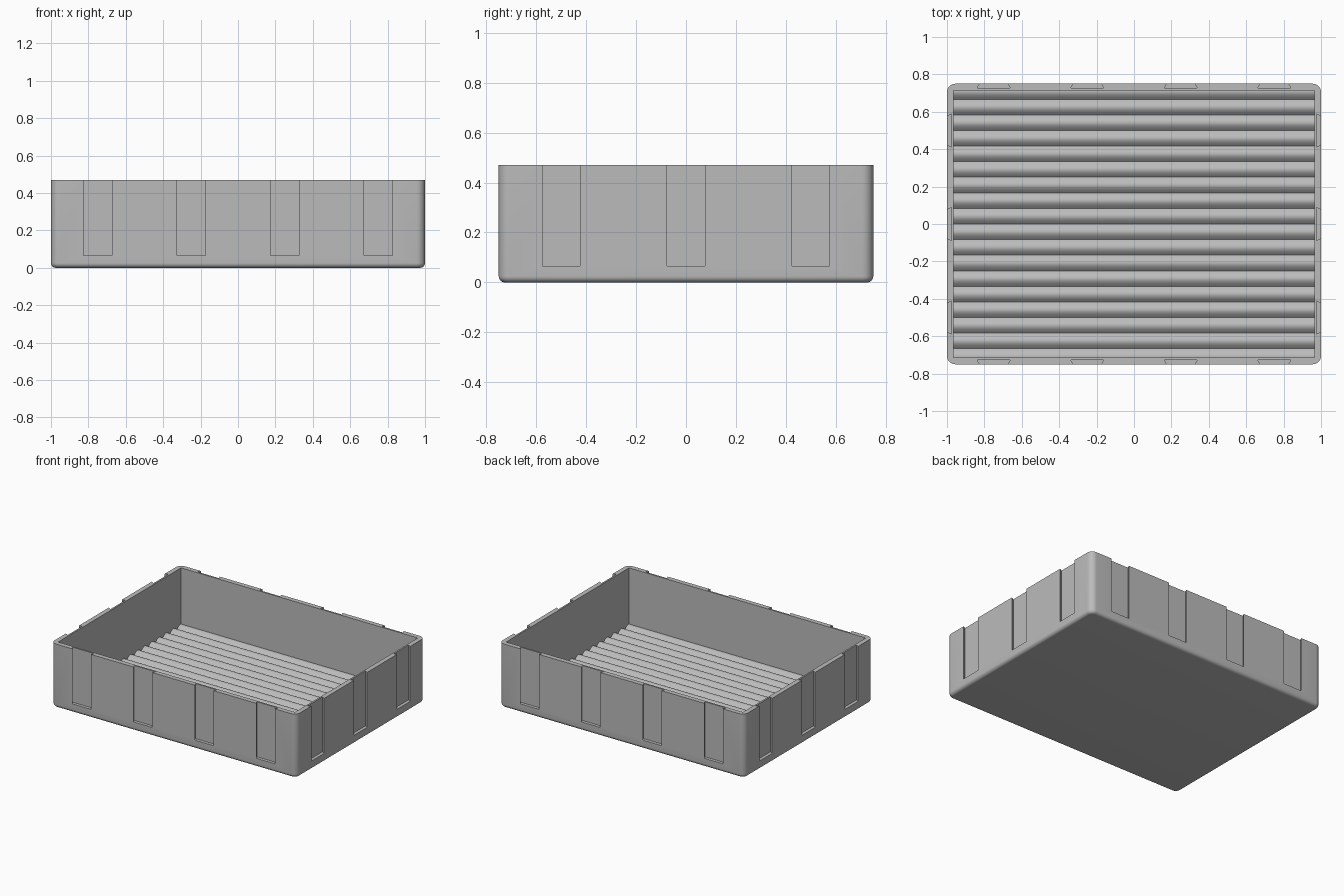
import bpy, bmesh, math
from mathutils import Vector, Matrix

HX, HY, H = 1.0, 0.75, 0.47      # half length, half width, height
WALL = 0.035
SLOT_BOTTOM, SLOT_DEPTH = 0.065, 0.023
RIDGES = 18                      # floor ridges over the full width
VALLEY, CREST = 0.032, 0.057

cube = bpy.data.objects.get("Cube")
if cube:
    bpy.data.objects.remove(cube, do_unlink=True)

grey = bpy.data.materials.new("grey plastic")
grey.use_nodes = True
colour = (0.5, 0.5, 0.5, 1)
grey.diffuse_color = colour
grey.node_tree.nodes["Principled BSDF"].inputs["Base Color"].default_value = colour


def make_object(name, bm):
    bmesh.ops.recalc_face_normals(bm, faces=bm.faces)
    mesh = bpy.data.meshes.new(name)
    bm.to_mesh(mesh)
    bm.free()
    mesh.materials.append(grey)
    obj = bpy.data.objects.new(name, mesh)
    bpy.context.collection.objects.link(obj)
    return obj


def prism(bm, points, direction):
    face = bm.faces.new([bm.verts.new(p) for p in points])
    result = bmesh.ops.extrude_face_region(bm, geom=[face], use_keep_orig=True)
    verts = [g for g in result["geom"] if isinstance(g, bmesh.types.BMVert)]
    bmesh.ops.translate(bm, verts=verts, vec=direction)


# Solid outer block with rounded corners and a rounded bottom rim
bm = bmesh.new()
bmesh.ops.create_cube(bm, size=1)
bmesh.ops.transform(bm, verts=bm.verts, matrix=Matrix.Translation((0, 0, H / 2)) @
                    Matrix.Diagonal((2 * HX, 2 * HY, H, 1)))
upright = [e for e in bm.edges if abs(e.verts[0].co.z - e.verts[1].co.z) > 0.1]
bmesh.ops.bevel(bm, geom=upright, offset=0.045, segments=8, profile=0.5, affect='EDGES')
bottom = [e for e in bm.edges if all(v.co.z < 0.001 for v in e.verts)]
bmesh.ops.bevel(bm, geom=bottom, offset=0.025, segments=6, profile=0.5, affect='EDGES')
tray = make_object("tray", bm)

# Cavity whose underside shapes the row of rounded floor ridges
bm = bmesh.new()
ix, iy = HX - WALL, HY - WALL
pitch = 2 * HY / RIDGES


def floor_height(y):
    return VALLEY + (CREST - VALLEY) * abs(math.sin(math.pi * y / pitch))


steps = RIDGES * 10
inner = [i * 2 * HY / steps - HY for i in range(steps + 1)]
ys = [-iy] + [y for y in inner if abs(y) < iy - 0.001] + [iy]
profile = [Vector((-ix, y, floor_height(y))) for y in ys]
profile += [Vector((-ix, iy, H + 0.1)), Vector((-ix, -iy, H + 0.1))]
prism(bm, profile, (2 * ix, 0, 0))
cavity = make_object("cavity_cutter", bm)

# Dovetail slots, wider inside than at the wall surface, open at the top
bm = bmesh.new()


def dovetail(half_extent, centre, angle):
    turn = Matrix.Rotation(angle, 3, 'Z')
    outline = [(-0.088, -SLOT_DEPTH), (0.088, -SLOT_DEPTH), (0.07, 0.01), (-0.07, 0.01)]
    points = [turn @ Vector((centre + x, half_extent + y, SLOT_BOTTOM)) for x, y in outline]
    prism(bm, points, (0, 0, H))


for side in (0, math.pi):
    for x in (-0.75, -0.25, 0.25, 0.75):
        dovetail(HY, x, side)
    for y in (-0.5, 0, 0.5):
        dovetail(HX, y, side + math.pi / 2)
slots = make_object("slot_cutter", bm)

# Cut the tray, then discard the cutters
bpy.context.view_layer.objects.active = tray
for cutter in (cavity, slots):
    cutter.hide_render = True
    mod = tray.modifiers.new(cutter.name, 'BOOLEAN')
    mod.operation, mod.solver, mod.object = 'DIFFERENCE', 'EXACT', cutter
    bpy.ops.object.modifier_apply(modifier=mod.name)
    bpy.data.objects.remove(cutter, do_unlink=True)

bpy.ops.object.select_all(action='DESELECT')
tray.select_set(True)
bpy.ops.object.shade_smooth_by_angle(angle=math.radians(35))
